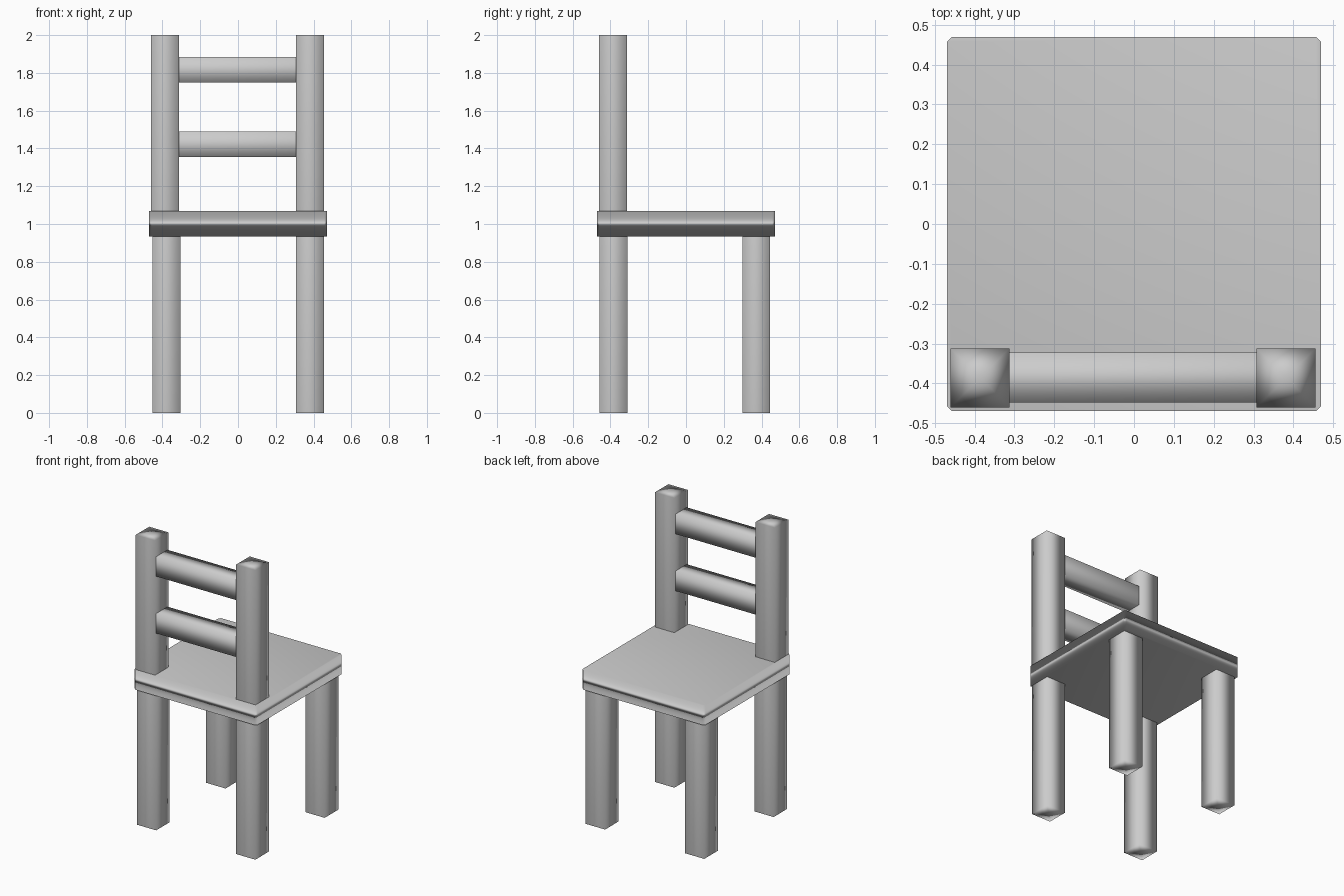
import bpy, bmesh

if "Cube" in bpy.data.objects:
    bpy.data.objects.remove(bpy.data.objects["Cube"])


def box(name, x, y, z, chamfer=0.0, fan_caps=False):
    """Smooth-shaded box from (min, max) ranges."""
    bm = bmesh.new()
    bmesh.ops.create_cube(bm, size=1)
    for v in bm.verts:
        for i, (lo, hi) in enumerate((x, y, z)):
            v.co[i] = hi if v.co[i] > 0 else lo
    if chamfer:
        upright = [e for e in bm.edges
                   if abs(e.verts[0].co.z - e.verts[1].co.z) > 0.01]
        bmesh.ops.bevel(bm, geom=upright, offset=chamfer, segments=1,
                        affect='EDGES', profile=0.5)
    if fan_caps:
        bm.normal_update()
        caps = [f for f in bm.faces if abs(f.normal.z) > 0.9]
        bmesh.ops.poke(bm, faces=caps)
    for f in bm.faces:
        f.smooth = True
    mesh = bpy.data.meshes.new(name)
    bm.to_mesh(mesh)
    bm.free()
    obj = bpy.data.objects.new(name, mesh)
    bpy.context.collection.objects.link(obj)
    # Large faces lead the shading
    wn = obj.modifiers.new("Weighted normals", 'WEIGHTED_NORMAL')
    wn.mode = 'FACE_AREA'
    wn.weight = 50
    return obj


W = 0.148  # post and leg width

# Seat with cut corners
box("seat", (-0.47, 0.47), (-0.47, 0.47), (0.935, 1.07), chamfer=0.013)

# Legs, plus the back posts above the seat
for side, leg_x, post_x in (("left", -0.452, -0.46), ("right", 0.306, 0.308)):
    box(side + "_back_leg", (leg_x, leg_x + W), (-0.459, -0.459 + W),
        (0, 0.94), fan_caps=True)
    box(side + "_front_leg", (leg_x, leg_x + W), (0.298, 0.298 + W),
        (0, 0.94), fan_caps=True)
    box(side + "_back_post", (post_x, post_x + W), (-0.46, -0.46 + W),
        (1.065, 2.0), fan_caps=True)

# Backrest slats
for name, z in (("lower_slat", 1.355), ("upper_slat", 1.748)):
    box(name, (-0.314, 0.31), (-0.448, -0.323), (z, z + 0.136))
